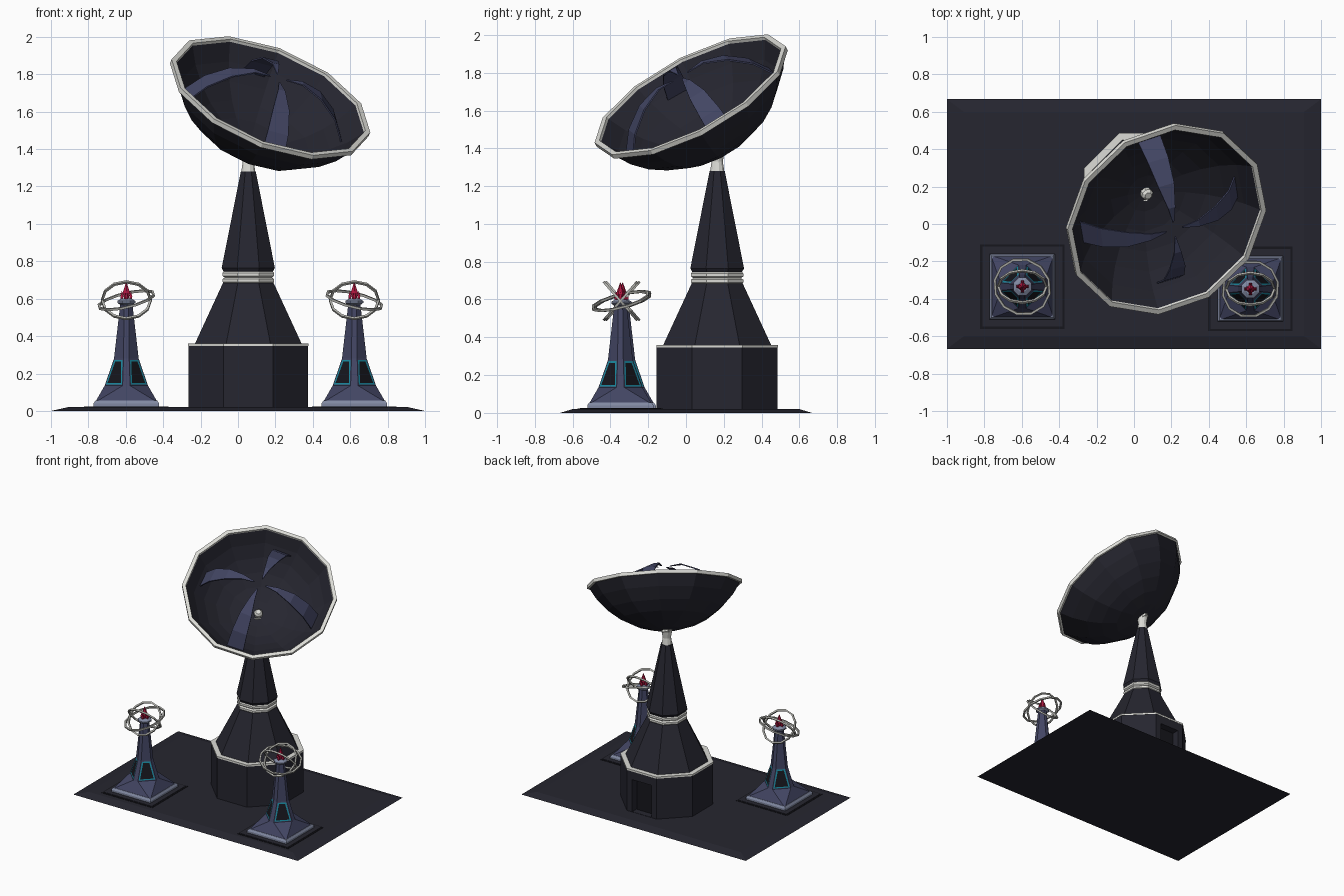
import bpy, bmesh, math
from mathutils import Vector, Matrix

if "Cube" in bpy.data.objects:
    bpy.data.objects.remove(bpy.data.objects["Cube"])


def mat(name, r, g, b):
    m = bpy.data.materials.new(name)
    m.diffuse_color = (r, g, b, 1)
    m.use_nodes = True
    m.node_tree.nodes["Principled BSDF"].inputs["Base Color"].default_value = m.diffuse_color
    return m


DARK = mat("dark_hull", 0.019, 0.019, 0.029)
BLACK = mat("black_recess", 0.008, 0.008, 0.012)
WHITE = mat("pale_metal", 0.72, 0.72, 0.68)
SLATE = mat("slate_blue", 0.055, 0.06, 0.125)
LIGHT = mat("light_slate", 0.22, 0.25, 0.36)
CYAN = mat("cyan_trim", 0.01, 0.26, 0.36)
RED = mat("red_crystal", 0.42, 0.008, 0.05)
GREY = mat("grey_ring", 0.45, 0.45, 0.42)


def finish(name, bm, mats, matrix=Matrix(), recalc=True):
    if recalc:
        bmesh.ops.recalc_face_normals(bm, faces=bm.faces)
    me = bpy.data.meshes.new(name)
    bm.to_mesh(me)
    bm.free()
    for m in mats:
        me.materials.append(m)
    ob = bpy.data.objects.new(name, me)
    ob.matrix_world = matrix
    bpy.context.collection.objects.link(ob)
    return ob


def loft(name, loops, mats, seg_mats=None, matrix=Matrix(), caps=True, closed=False, inset=None):
    """Skin a stack of point loops; seg_mats gives the material per band."""
    bm = bmesh.new()
    rings = [[bm.verts.new(p) for p in lp] for lp in loops]
    n = len(loops[0])
    count = len(rings) if closed else len(rings) - 1
    for i in range(count):
        a, b = rings[i], rings[(i + 1) % len(rings)]
        for k in range(n):
            f = bm.faces.new((a[k], a[(k + 1) % n], b[(k + 1) % n], b[k]))
            f.material_index = seg_mats[i] if seg_mats else 0
    if caps and not closed:
        bm.faces.new(rings[0][::-1])
        bm.faces.new(rings[-1]).material_index = seg_mats[-1] if seg_mats else 0
    bmesh.ops.recalc_face_normals(bm, faces=bm.faces)
    if inset:
        inset(bm)
    return finish(name, bm, mats, matrix)


def lathe(name, profile, sides, mats, seg_mats=None, matrix=Matrix(), flat=True, **kw):
    """Turn (radius, z) points; flat=True reads radius as distance to the flats."""
    s = 1 / math.cos(math.pi / sides) if flat else 1
    ph = math.pi / sides if flat else 0
    ang = [ph + 2 * math.pi * k / sides for k in range(sides)]
    loops = [[(r * s * math.cos(a), r * s * math.sin(a), z) for a in ang] for r, z in profile]
    return loft(name, loops, mats, seg_mats, matrix, **kw)


def rect(hx, hy, z):
    return [(-hx, -hy, z), (hx, -hy, z), (hx, hy, z), (-hx, hy, z)]


# Ground slab with sloped edges
loft("ground_slab", [rect(1, 0.667, 0), rect(0.91, 0.6, 0.02)], [DARK])

# Main tower
T = Matrix.Translation((0.055, 0.165, 0))
base = lathe("tower_base", [(0.32, 0.01), (0.32, 0.35)], 8, [DARK], matrix=T)
lathe("tower_base_rim", [(0.322, 0.346), (0.322, 0.36), (0.285, 0.36), (0.285, 0.346)], 8,
      [WHITE], matrix=T, closed=True)
lathe("tower_lower_cone", [(0.292, 0.345), (0.135, 0.685)], 8, [DARK], matrix=T)
lathe("tower_collar", [(0.13, 0.68), (0.138, 0.69), (0.138, 0.705), (0.126, 0.713),
                       (0.138, 0.722), (0.138, 0.738), (0.13, 0.748)], 8, [WHITE], matrix=T)
lathe("tower_upper_cone", [(0.13, 0.742), (0.142, 0.765), (0.04, 1.28)], 8, [DARK], matrix=T)
lathe("tower_neck", [(0.038, 1.275), (0.03, 1.33), (0.042, 1.40)], 12, [WHITE], matrix=T)

# Recessed doorway in the back of the tower
cut = loft("door_cutter", [rect(0.085, 0.06, 0.022), rect(0.085, 0.06, 0.28)], [BLACK],
           matrix=Matrix.Translation((0.055, 0.485, 0)))
cut.hide_render = True
cut.hide_viewport = True
mod = base.modifiers.new("doorway", 'BOOLEAN')
mod.object = cut
mod.solver = 'EXACT'
loft("door_panel", [rect(0.08, 0.004, 0.022), rect(0.08, 0.004, 0.277)], [BLACK],
     matrix=Matrix.Translation((0.055, 0.428, 0)))

# Dish frame: local z is the dish axis, origin at the rim centre
N = Vector((0.345, -0.447, 0.824)).normalized()
X = Vector((0.045, 0.5, 0.252))
X = (X - N * X.dot(N)).normalized()
Y = N.cross(X)
D = Matrix((X, Y, N)).transposed().to_4x4()
D.translation = (0.172, 0.027, 1.675)


def bowl(R, depth, steps):
    rad = (R * R + depth * depth) / (2 * depth)
    top = math.asin(R / rad)
    return [(rad * math.sin(top * i / steps), rad - depth - rad * math.cos(top * i / steps))
            for i in range(steps, 0, -1)] + [(0.02, -depth)]


outer = bowl(0.56, 0.345, 6)
inner = bowl(0.54, 0.315, 6)
lathe("dish_bowl", outer + [(0.001, -0.345), (0.001, -0.315)] + inner[::-1], 12, [DARK],
      matrix=D, flat=False, closed=True)
lathe("dish_rim", [(0.568, -0.014), (0.568, 0.012), (0.54, 0.012), (0.536, -0.014)], 12, [WHITE],
      matrix=D, flat=False, closed=True)
lathe("dish_hub", [(0.03, -0.36), (0.03, -0.29), (0.018, -0.275)], 8, [WHITE], matrix=D)

# Four curved claws over the dish: (radius, height, half width)
CLAW = [(0.45, -0.12, 0.065), (0.37, 0.0, 0.058), (0.26, 0.09, 0.045), (0.14, 0.135, 0.02),
        (0.05, 0.13, 0.004)]
for k in range(4):
    loops = []
    for r, h, w in CLAW:
        q = 0.006
        loops.append([(r, -w, h), (r, w, h), (r - q, w, h - q), (r - q, -w, h - q)])
    loft(f"dish_claw_{k + 1}", loops, [SLATE],
         matrix=D @ Matrix.Rotation(math.radians(12 + 90 * k), 4, 'Z'))


# Small pylons
def pylon_loop(h, w, z):
    quarter = [(h, -w), (h, w)]
    pts = []
    for k in range(4):
        c, s = [(1, 0), (0, 1), (-1, 0), (0, -1)][k]
        pts += [(x * c - y * s, x * s + y * c, z) for x, y in quarter]
    return pts


def windows(bm):
    """Framed windows on the four diagonal faces of the middle band."""
    fs = [f for f in bm.faces if 0.18 < f.calc_center_median().z < 0.24
          and abs(abs(f.normal.x) - abs(f.normal.y)) < 0.1]
    bmesh.ops.inset_individual(bm, faces=fs, thickness=0.009)
    rim = bmesh.ops.inset_individual(bm, faces=fs, thickness=0.013)["faces"]
    for f in rim:
        f.material_index = 1
    for f in fs:
        f.material_index = 2


def ring(name, radius, tube, matrix):
    prof = [(radius + tube * math.cos(a), tube * math.sin(a))
            for a in [math.pi / 4 + math.pi / 2 * k for k in range(4)]]
    lathe(name, prof, 12, [GREY], matrix=matrix, flat=False, closed=True)


def pylon(side, x, y, m):
    P = Matrix.Translation((x, y, 0))
    # pad with dark outline
    loft(side + "_pad_outline", [rect(0.226, 0.226, 0.01), rect(0.226, 0.226, 0.0225)], [BLACK], matrix=P)
    loft(side + "_pad", [rect(0.214, 0.214, 0.01), rect(0.214, 0.214, 0.025)], [DARK], matrix=P)
    loft(side + "_plinth", [rect(0.175, 0.175, 0.02), rect(0.175, 0.175, 0.04), rect(0.165, 0.165, 0.055)],
         [LIGHT], matrix=P)
    loft(side + "_pylon_body", [pylon_loop(0.165, 0.16, 0.05), pylon_loop(0.116, 0.02, 0.135),
                                pylon_loop(0.066, 0.015, 0.28), pylon_loop(0.032, 0.012, 0.575)],
         [SLATE, CYAN, BLACK], matrix=P, inset=windows)
    lathe(side + "_pylon_cap", [(0.03, 0.565), (0.048, 0.578), (0.048, 0.588), (0.028, 0.6)], 8,
          [LIGHT], matrix=P)
    lathe(side + "_crystal", [(0.01, 0.595), (0.02, 0.63), (0.001, 0.69)], 6, [RED], matrix=P)
    for k in range(4):
        Q = P @ Matrix.Rotation(math.pi / 2 * k, 4, 'Z') @ Matrix.Translation((0.024, 0, 0))
        lathe(f"{side}_crystal_shard_{k + 1}", [(0.005, 0.595), (0.008, 0.61), (0.001, 0.64)], 4,
              [RED], matrix=Q)
    C = Matrix.Translation((x, y, 0.592))
    tilt = Vector((-0.24 * m, -0.26, 1)).normalized().to_track_quat('Z', 'Y').to_matrix().to_4x4()
    ring(side + "_ring_flat", 0.153, 0.009, C @ tilt)
    for s in (1, -1):
        ring(f"{side}_ring_{'a' if s > 0 else 'b'}", 0.13, 0.009,
             C @ Matrix.Rotation(math.radians(49 * s), 4, 'X'))


pylon("left", -0.597, -0.335, 1)
pylon("right", 0.622, -0.347, -1)
